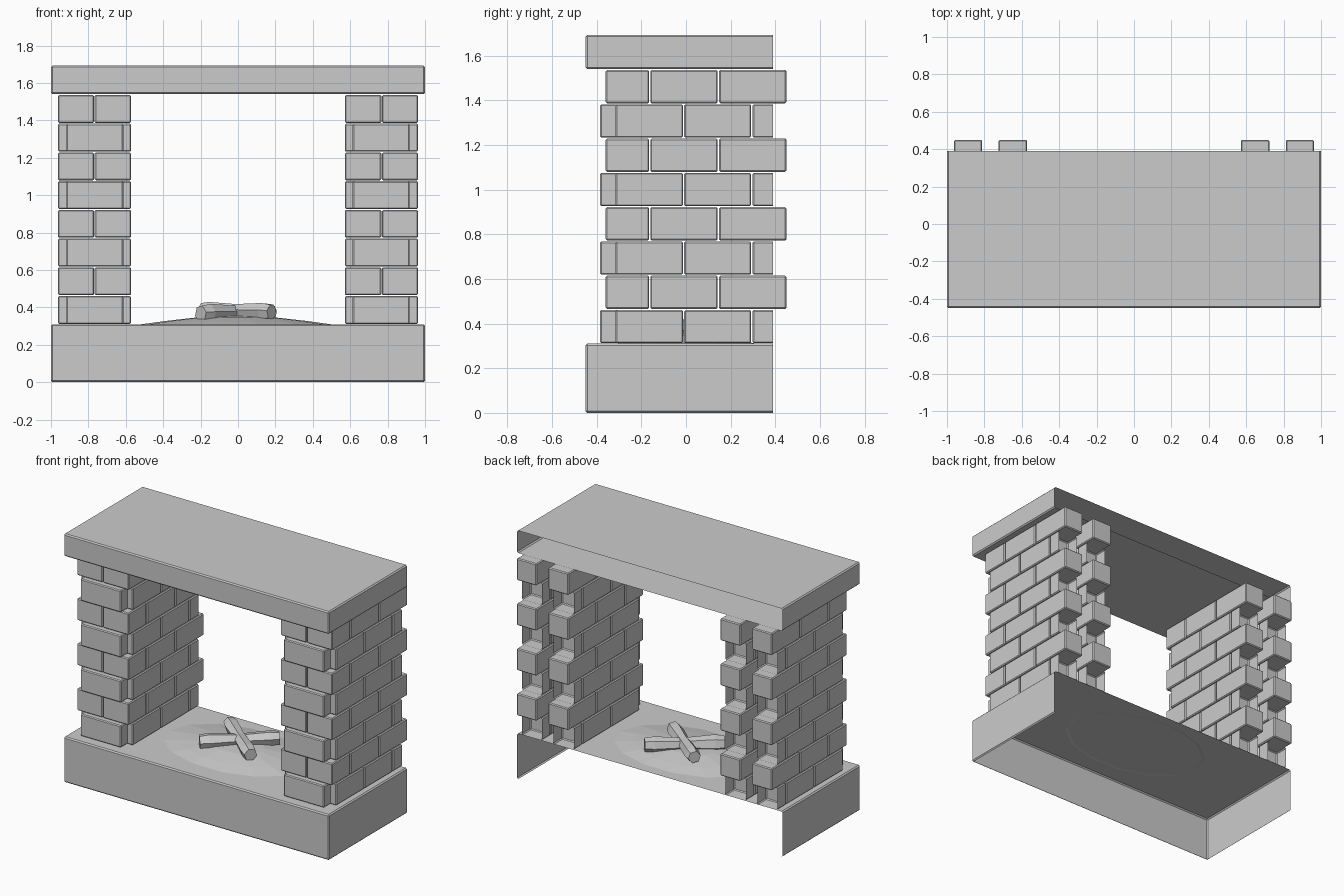
import bpy, bmesh, math
from mathutils import Vector

if "Cube" in bpy.data.objects:
    bpy.data.objects.remove(bpy.data.objects["Cube"])


def finish(bm, name):
    bmesh.ops.recalc_face_normals(bm, faces=bm.faces)
    me = bpy.data.meshes.new(name)
    bm.to_mesh(me)
    bm.free()
    ob = bpy.data.objects.new(name, me)
    bpy.context.collection.objects.link(ob)
    return ob


def box(name, x, y, z, bevel=0.006, cut_back=None, open_bottom=False):
    """Bevelled block; cut_back slices it open at that y."""
    bm = bmesh.new()
    bmesh.ops.create_cube(bm, size=1)
    for v in bm.verts:
        v.co = Vector([a + (b - a) * (c + 0.5) for (a, b), c in zip((x, y, z), v.co)])
    bmesh.ops.bevel(bm, geom=bm.edges[:], offset=bevel, segments=1, affect='EDGES')
    bmesh.ops.recalc_face_normals(bm, faces=bm.faces)

    def slice_open(co, no):
        bmesh.ops.bisect_plane(bm, geom=bm.verts[:] + bm.edges[:] + bm.faces[:],
                               plane_co=co, plane_no=no, clear_outer=True)
    if cut_back is not None:
        slice_open((0, cut_back, 0), (0, 1, 0))
    if open_bottom:
        bm.normal_update()
        down = [f for f in bm.faces if f.normal.z < -0.99]
        bmesh.ops.delete(bm, geom=down, context='FACES')
    # keep the outward normals from before the slicing
    me = bpy.data.meshes.new(name)
    bm.to_mesh(me)
    bm.free()
    ob = bpy.data.objects.new(name, me)
    bpy.context.collection.objects.link(ob)
    return ob


# hearth slab (open back and underside) and mantel (open back)
BACK = 0.39
box("hearth", (-1, 1), (-0.45, 0.5), (0, 0.31), 0.008, BACK, True)
box("mantel", (-1, 1), (-0.45, 0.5), (1.54, 1.693), 0.008, BACK)

# brick pillars: alternating courses, mirrored left and right
OUT, INN = (0.812, 0.962), (0.572, 0.724)
H = 0.1535
for side, s in (("right", 1), ("left", -1)):
    def brick(x, y, z, cut=None):
        xs = tuple(sorted((x[0] * s, x[1] * s)))
        box("brick_" + side, xs, y, z, 0.006, cut)
    for row in range(8):
        z0 = 0.312 + row * H
        z = (z0, z0 + 0.149)
        if row % 2:
            brick((0.572, 0.766), (-0.36, -0.165), z)
            brick((0.770, 0.962), (-0.36, -0.165), z)
            for x in (OUT, INN):
                brick(x, (-0.16, 0.142), z)
                brick(x, (0.148, 0.45), z)
        else:
            brick((0.613, 0.918), (-0.385, -0.235), z)
            for x in (OUT, INN):
                brick(x, (-0.315, -0.013), z)
                brick(x, (-0.008, 0.292), z)
                brick(x, (0.298, 0.6), z, BACK)

# low ash mound
bm = bmesh.new()
N = 14
rings = []
for r, h in ((1, 0.308), (0.72, 0.328), (0.36, 0.349)):
    rings.append([bm.verts.new((-0.01 + 0.52 * r * math.cos(2 * math.pi * i / N),
                                0.33 * r * math.sin(2 * math.pi * i / N), h)) for i in range(N)])
top = bm.verts.new((-0.01, 0, 0.355))
for a, b in zip(rings, rings[1:]):
    for i in range(N):
        j = (i + 1) % N
        bm.faces.new((a[i], a[j], b[j], b[i]))
for i in range(N):
    bm.faces.new((rings[-1][i], rings[-1][(i + 1) % N], top))
finish(bm, "ash_mound")


# crossed six-sided logs
def log(name, p, q, radii):
    p, q = Vector(p), Vector(q)
    d = (q - p).normalized()
    u = d.cross(Vector((0, 0, 1))).normalized()
    w = u.cross(d)
    bm = bmesh.new()
    loops = []
    for t, r in radii:
        c = p.lerp(q, t)
        loops.append([bm.verts.new(c + r * (math.cos(a) * u + math.sin(a) * w))
                      for a in (math.pi * k / 3 + 0.2 for k in range(6))])
    for a, b in zip(loops, loops[1:]):
        for i in range(6):
            j = (i + 1) % 6
            bm.faces.new((a[i], a[j], b[j], b[i]))
    bm.faces.new(loops[0])
    bm.faces.new(loops[-1])
    finish(bm, name)


log("log_lower", (-0.20, -0.13, 0.365), (0.18, 0.19, 0.375),
    ((0, 0.047), (0.12, 0.056), (0.5, 0.04), (0.88, 0.05), (1, 0.043)))
log("log_upper", (-0.19, 0.18, 0.385), (0.18, -0.12, 0.375),
    ((0, 0.04), (0.12, 0.048), (0.5, 0.04), (0.88, 0.05), (1, 0.042)))
